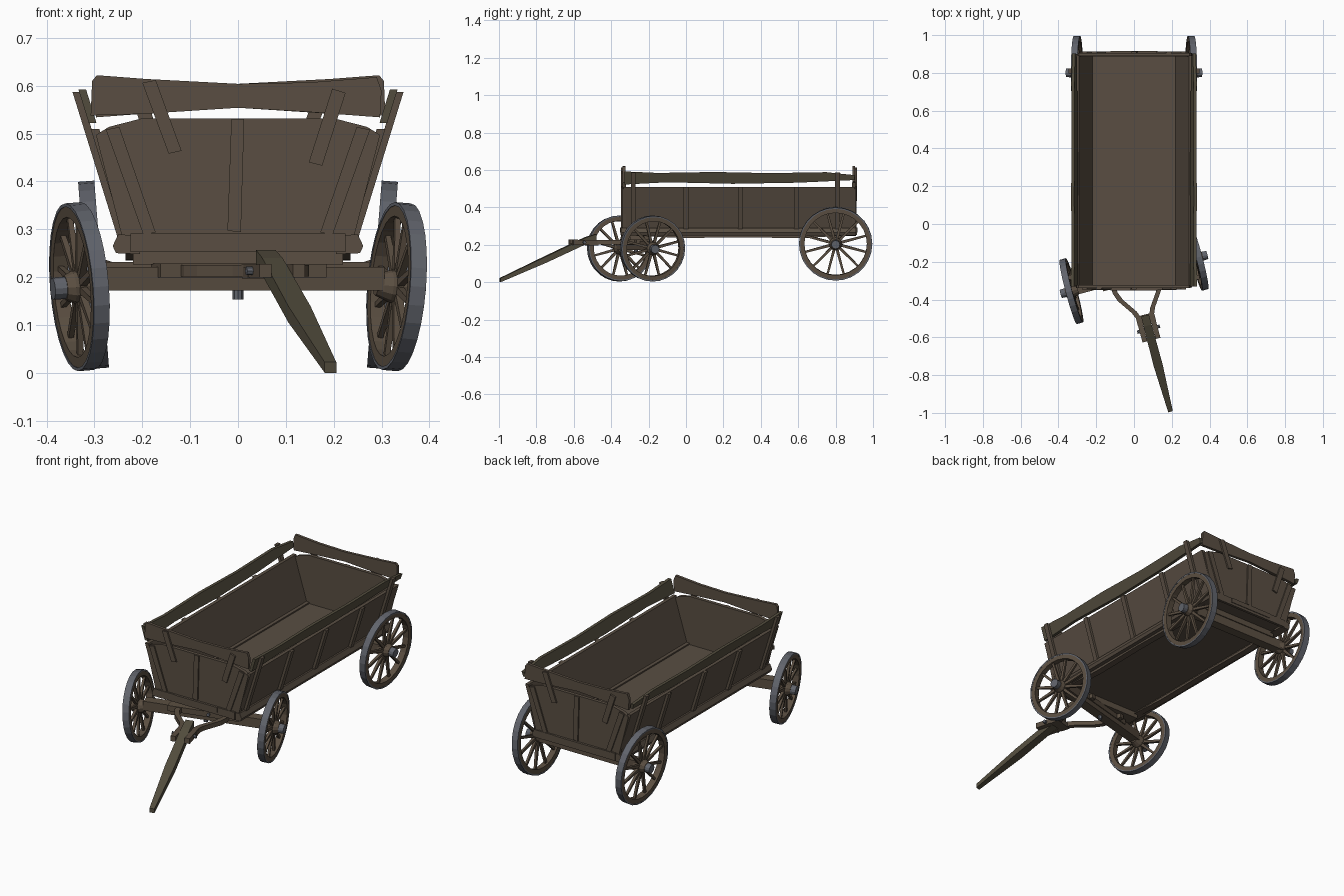
import bpy, bmesh, math
from mathutils import Matrix, Vector

if "Cube" in bpy.data.objects:
    bpy.data.objects.remove(bpy.data.objects["Cube"])

def material(name, rgb):
    m = bpy.data.materials.new(name)
    m.diffuse_color = (*rgb, 1)
    m.use_nodes = True
    m.node_tree.nodes["Principled BSDF"].inputs["Base Color"].default_value = m.diffuse_color
    return m

WOOD = material("brown wood", (0.100, 0.076, 0.055))
OLIVE = material("olive wood", (0.085, 0.073, 0.047))
AXLE = material("warm wood", (0.105, 0.078, 0.054))
METAL = material("iron grey", (0.120, 0.128, 0.150))
I4 = Matrix.Identity(4)

def finish(name, bm, mat, M=I4):
    bmesh.ops.transform(bm, matrix=M, verts=bm.verts)
    bmesh.ops.recalc_face_normals(bm, faces=bm.faces)
    me = bpy.data.meshes.new(name)
    bm.to_mesh(me)
    bm.free()
    me.materials.append(mat)
    ob = bpy.data.objects.new(name, me)
    bpy.context.collection.objects.link(ob)
    return ob

def add_loft(bm, rings, closed=False):
    """Skin a list of point rings; cap the ends unless closed."""
    vs = [[bm.verts.new(p) for p in r] for r in rings]
    n = len(rings[0])
    for k in range(len(vs) if closed else len(vs) - 1):
        a, b = vs[k], vs[(k + 1) % len(vs)]
        for i in range(n):
            j = (i + 1) % n
            bm.faces.new((a[i], a[j], b[j], b[i]))
    if not closed:
        bm.faces.new(vs[0])
        bm.faces.new(vs[-1])

def prism(name, profile, t0, t1, f, mat, M=I4):
    bm = bmesh.new()
    add_loft(bm, [[f(a, b, t) for a, b in profile] for t in (t0, t1)])
    return finish(name, bm, mat, M)

def box(name, x0, x1, y0, y1, z0, z1, mat, M=I4):
    return prism(name, [(x0, z0), (x1, z0), (x1, z1), (x0, z1)], y0, y1,
                 lambda a, b, t: (a, t, b), mat, M)

def beam(name, stations, mat, M=I4):
    """Rectangular bar through (x, y, z, width, height) stations."""
    bm = bmesh.new()
    add_loft(bm, [[(x + i * w / 2, y, z + j * h / 2) for i, j in
                   ((-1, -1), (1, -1), (1, 1), (-1, 1))] for x, y, z, w, h in stations])
    return finish(name, bm, mat, M)

def turned(name, profile, sides, mat, M, closed=False):
    """Revolve (x, radius) around the x axis."""
    bm = bmesh.new()
    add_loft(bm, [[(x, r * math.cos(2 * math.pi * i / sides), r * math.sin(2 * math.pi * i / sides))
                   for i in range(sides)] for x, r in profile], closed)
    return finish(name, bm, mat, M)

# ---- wheels
def wheel(name, M, R):
    w, inner = 0.017, R - 0.029
    turned(name + "_tire", [(-w, R - .007), (w, R - .007), (w, R), (-w, R)], 28, METAL, M, True)
    turned(name + "_rim", [(-w + .001, inner), (w - .001, inner), (w - .001, R - .006), (-w + .001, R - .006)],
           28, AXLE, M, True)
    turned(name + "_hub", [(-.045, .022), (-.015, .034), (.015, .034), (.032, .026)], 12, AXLE, M)
    turned(name + "_hub_cap", [(.030, .0235), (.058, .0225)], 12, METAL, M)
    bm = bmesh.new()
    for k in range(12):
        rot = Matrix.Rotation(2 * math.pi * (k + .5) / 12, 4, 'X')
        add_loft(bm, [[rot @ Vector((i * t, j * t, z)) for i, j in
                       ((-1, -1), (1, -1), (1, 1), (-1, 1))]
                      for z, t in ((.028, .0075), (inner + .004, .0055))])
    finish(name + "_spokes", bm, AXLE, M)

CAMBER = Matrix.Rotation(math.radians(4.5), 4, 'Y')
STEER = Matrix.Translation((0, -.267, 0)) @ Matrix.Rotation(math.radians(14.9), 4, 'Z')
for s, side in ((1, "right"), (-1, "left")):
    turn = Matrix.Rotation(0 if s > 0 else math.pi, 4, 'Z')
    wheel("front_wheel_" + side, STEER @ Matrix.Translation((s * .343, 0, .180)) @ turn @ CAMBER, .176)
    wheel("rear_wheel_" + side, Matrix.Translation((s * .302, .80, .205)) @ turn @ CAMBER, .196)

# ---- steering axle, drawbar fork and pole
box("front_axle", -.31, .31, -.026, .026, .172, .221, AXLE, STEER)
box("fork_crossbar", -.18, .18, -.045, .03, .199, .228, AXLE, STEER)
turned("king_pin", [(.153, .011), (.25, .011)], 8, METAL,
       Matrix.Translation((0, -.267, 0)) @ Matrix.Rotation(-math.pi / 2, 4, 'Y'))
turned("crossbar_bolt", [(0, .009), (.012, .009)], 6, METAL,
       STEER @ Matrix.Translation((.03, -.043, .214)) @ Matrix.Rotation(-math.pi / 2, 4, 'Z'))
for s, side in ((1, "right"), (-1, "left")):
    beam("fork_arm_" + side, [(s * .122, .05, .213, .026, .024), (s * .122, -.07, .213, .026, .024),
                              (s * .105, -.115, .213, .028, .024), (s * .05, -.195, .213, .028, .024),
                              (s * .036, -.23, .213, .026, .026), (s * .036, -.36, .213, .026, .028)], AXLE, STEER)
box("fork_clamp", -.05, .05, -.27, -.22, .197, .220, AXLE, STEER)
turned("clamp_bolt", [(-.062, .009), (.062, .009)], 8, METAL, STEER @ Matrix.Translation((0, -.30, .213)))
beam("draw_pole", [(0, -.225, .240, .042, .034), (0, -.28, .222, .044, .036),
                   (0, -.50, .122, .048, .034), (0, -.752, .011, .025, .022)], OLIVE, STEER)

# ---- rear axle and bolsters
box("rear_axle", -.30, .30, .775, .825, .182, .232, AXLE)
box("rear_bolster", -.22, .22, .77, .83, .228, .258, AXLE)
box("front_bolster", -.22, .22, -.30, -.235, .226, .258, AXLE)

# ---- bed
Y0, Y1 = -.34, .905
box("floor", -.212, .212, Y0, Y1, .258, .278, WOOD)
lean = lambda z: .253 + .31 * (z - .287)      # outer x of the sloping posts
for s, side in ((1, "right"), (-1, "left")):
    xz = lambda a, b, t, s=s: (s * a, t, b)
    slope = lambda a, b, t, s=s: (s * (lean(b) - t), a, b)
    prism("sill_" + side, [(.205, .248), (.255, .250), (.262, .265), (.25, .290), (.205, .285)],
          Y0 - .004, Y1 + .004, xz, WOOD)
    prism("side_wall_" + side, [(Y0 + .005, .28), (Y1 - .005, .28), (Y1 - .005, .51), (Y0 + .005, .51)],
          .014, .032, slope, WOOD)
    prism("lower_beam_" + side, [(-.30, .25), (-.02, .236), (.30, .240), (.62, .235), (.86, .25)],
          .20, .235, lambda a, b, t, s=s: (s * t, a, b), WOOD)
    # wavy upper rail
    prism("side_rail_" + side, [(-.33, .522), (-.1, .534), (.25, .526), (.6, .532), (.90, .546), (.903, .572),
                                (.75, .588), (.45, .583), (.15, .589), (-.15, .584), (-.33, .592)],
          .014, .030, slope, OLIVE)
    # posts: the end ones carry the rail
    for n, (y, top) in enumerate(((-.282, .587), (0, .508), (.29, .508), (.59, .508), (.81, .587))):
        prism(f"side_post_{side}_{n}", [(y - .013, .283), (y + .013, .283), (y + .013, top), (y - .013, top)],
              0, .016, slope, WOOD)

# ---- end boards, the rear being the front turned half round
MID = .2825
for s, end in ((1, "front"), (-1, "rear")):
    M = Matrix.Translation((0, MID, 0)) @ Matrix.Rotation(0 if s > 0 else math.pi, 4, 'Z') \
        @ Matrix.Translation((0, -MID, 0))
    flat = lambda a, b, t: (a, t, b)
    prism(end + "_panel", [(-.24, .275), (.24, .275), (.297, .497), (.27, .514), (.20, .532),
                           (-.20, .532), (-.27, .514), (-.297, .497)], -.340, -.322, flat, WOOD, M)
    box(end + "_bottom_plank", -.225, .225, -.349, -.335, .252, .291, WOOD, M)
    box(end + "_plank_middle", -.125, .125, -.352, -.345, .266, .291, WOOD, M)
    prism(end + "_centre_strip", [(-.022, .297), (.006, .294), (.013, .530), (-.014, .530)],
          -.347, -.338, flat, WOOD, M)
    for k, side in ((1, "right"), (-1, "left")):
        prism(f"{end}_strip_{side}", [(k * .172, .293), (k * .198, .289), (k * .276, .508), (k * .248, .514)],
              -.347, -.338, flat, WOOD, M)
    prism(end + "_rail", [(-.308, .538), (-.2, .541), (0, .554), (.15, .545), (.297, .534), (.300, .59),
                          (.29, .618), (.15, .607), (0, .604), (-.19, .614), (-.295, .622), (-.305, .61)],
          -.339, -.324, flat, WOOD, M)
    prism(end + "_bracket_left", [(-.145, .458), (-.118, .464), (-.172, .612), (-.200, .606)],
          -.348, -.338, flat, WOOD, M)
    prism(end + "_bracket_right", [(.148, .440), (.176, .433), (.225, .585), (.197, .594)],
          -.348, -.338, flat, WOOD, M)
